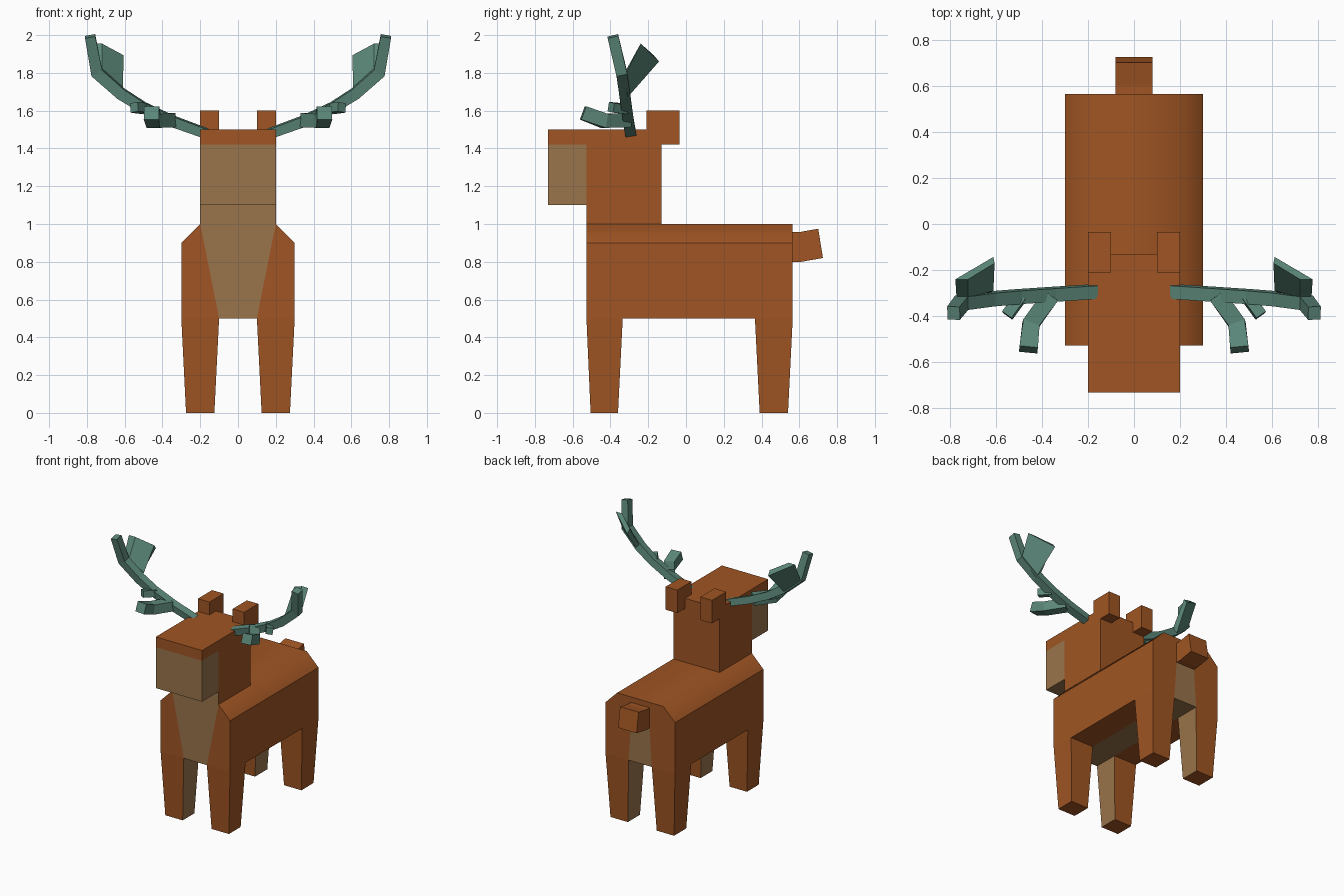
import bpy, bmesh
from mathutils import Vector as V

if "Cube" in bpy.data.objects:
    bpy.data.objects.remove(bpy.data.objects["Cube"])


def material(name, rgb):
    m = bpy.data.materials.new(name)
    m.diffuse_color = (*rgb, 1)
    m.use_nodes = True
    m.node_tree.nodes["Principled BSDF"].inputs["Base Color"].default_value = m.diffuse_color
    return m


BROWN, TAN, HORN = 0, 1, 2
MATS = [material("brown_fur", (0.35, 0.091, 0.017)),
        material("tan_fur", (0.32, 0.175, 0.07)),
        material("green_antler", (0.105, 0.24, 0.19))]


def build(name, verts, faces, mirror=False, smooth_top=False):
    """Mesh from verts and (indices, material) faces, optionally mirrored in x."""
    bm = bmesh.new()
    vs = [bm.verts.new(v) for v in verts]
    for idx, mat in faces:
        bm.faces.new([vs[i] for i in idx]).material_index = mat
    bmesh.ops.delete(bm, geom=[v for v in bm.verts if not v.link_faces], context='VERTS')
    bmesh.ops.recalc_face_normals(bm, faces=bm.faces)
    for f in bm.faces:
        f.smooth = smooth_top and f.normal.z > 0.5
    me = bpy.data.meshes.new(name)
    bm.to_mesh(me)
    bm.free()
    ob = bpy.data.objects.new(name, me)
    bpy.context.collection.objects.link(ob)
    for m in MATS:
        me.materials.append(m)
    if mirror:
        ob.modifiers.new("mirror", 'MIRROR').use_mirror_merge = False
    return ob


def bridge(name, a, b, loop_mats, cap_a, cap_b, **kw):
    """Join rings a and b edge by edge (material None skips), then add cap panels."""
    n, off = len(loop_mats), len(a)
    faces = [((i, (i + 1) % n, (i + 1) % n + off, i + off), m)
             for i, m in enumerate(loop_mats) if m is not None]
    faces += [(f, m) for f, m in cap_a]
    faces += [([i + off for i in f], m) for f, m in cap_b]
    return build(name, list(a) + list(b), faces, **kw)


def tube(name, path, widths, depth, up):
    """Square-section branch swept along a path, mirrored to both sides."""
    pts, verts = [V(p) for p in path], []
    up = V(up).normalized()
    n = len(pts)
    for i, p in enumerate(pts):
        t = V()
        scale = 1
        if i > 0:
            t += (p - pts[i - 1]).normalized()
        if i < n - 1:
            t += (pts[i + 1] - p).normalized()
        t.normalize()
        s = t.cross(up).normalized() * widths[i] / 2
        u = s.cross(t).normalized() * depth / 2
        verts += [p - s - u, p + s - u, p + s + u, p - s + u]
    faces = [((0, 1, 2, 3), HORN), (range(4 * n - 4, 4 * n), HORN)]
    for r in range(n - 1):
        for k in range(4):
            j = (k + 1) % 4
            faces.append(((4*r + k, 4*r + j, 4*r + 4 + j, 4*r + 4 + k), HORN))
    build(name, verts, faces, mirror=True)


def rect(x0, x1, y0, y1, z):
    return [(x0, y0, z), (x1, y0, z), (x1, y1, z), (x0, y1, z)]


# body: chamfered trunk with tan chest, belly and rump patches
section = [(-.1, .5), (.1, .5), (.3, .5), (.3, .9), (.2, 1), (-.2, 1), (-.3, .9), (-.3, .5),
           (.08, .8), (-.08, .8)]
bridge("body", [(x, -.527, z) for x, z in section], [(x, .565, z) for x, z in section],
       [TAN] + [BROWN] * 7,
       [((0, 1, 4, 5), TAN), ((1, 2, 3, 4), BROWN), ((0, 5, 6, 7), BROWN)],
       [((0, 1, 8, 9), TAN), ((1, 2, 3, 4, 5, 6, 7, 0, 9, 8), BROWN)], smooth_top=True)

# legs: tapered, tan on the inner side
for name, top, foot in (("front_legs", (-.527, -.335), (-.505, -.36)),
                        ("back_legs", (.365, .565), (.39, .54))):
    bridge(name, rect(.1, .3, *top, .5), rect(.125, .275, *foot, 0),
           [BROWN, BROWN, BROWN, TAN], [], [(range(4), BROWN)], mirror=True)

# neck and head with tan muzzle and throat
side = [(-.527, 1), (-.527, 1.1), (-.73, 1.1), (-.73, 1.42), (-.73, 1.5),
        (-.13, 1.5), (-.13, 1), (-.527, 1.42)]
panels = [((1, 2, 3, 7), TAN), ((0, 1, 7, 3, 4, 5, 6), BROWN)]
bridge("head_and_neck", [(-.2, y, z) for y, z in side], [(.2, y, z) for y, z in side],
       [TAN, TAN, TAN, BROWN, BROWN, BROWN, None], panels, panels)

# ears
bridge("ears", rect(.1, .2, -.21, -.035, 1.42), rect(.1, .2, -.21, -.035, 1.6),
       [BROWN] * 4, [(range(4), BROWN)], [(range(4), BROWN)], mirror=True)

# tail
tail = [(.565, .8), (.61, .8), (.725, .82), (.7, .975), (.6, .957), (.565, .957)]
bridge("tail", [(-.08, y, z) for y, z in tail], [(.08, y, z) for y, z in tail],
       [BROWN] * 5 + [None], [(range(6), BROWN)], [(range(6), BROWN)])

# antlers: main beam, two forward tines, rear paddle
tube("antler_beams", [(.165, -.293, 1.478), (.35, -.305, 1.545), (.5, -.315, 1.615),
                      (.62, -.325, 1.69), (.748, -.342, 1.803), (.783, -.387, 1.994)],
     [.05, .055, .055, .06, .065, .055], .058, (0, 1, .15))
tube("lower_tines", [(.36, -.31, 1.55), (.447, -.432, 1.546), (.458, -.545, 1.588)],
     [.075, .075, .08], .075, (0, 0, 1))
tube("small_tines", [(.49, -.315, 1.61), (.55, -.397, 1.618)], [.05, .05], .05, (0.2, 0, 1))
bridge("antler_paddles",
       [(.61, -.29, 1.725), (.72, -.32, 1.81), (.77, -.32, 1.79), (.645, -.31, 1.67)],
       [(.605, -.17, 1.893), (.72, -.24, 1.955), (.775, -.24, 1.955), (.61, -.143, 1.86)],
       [HORN] * 4, [(range(4), HORN)], [(range(4), HORN)], mirror=True)
